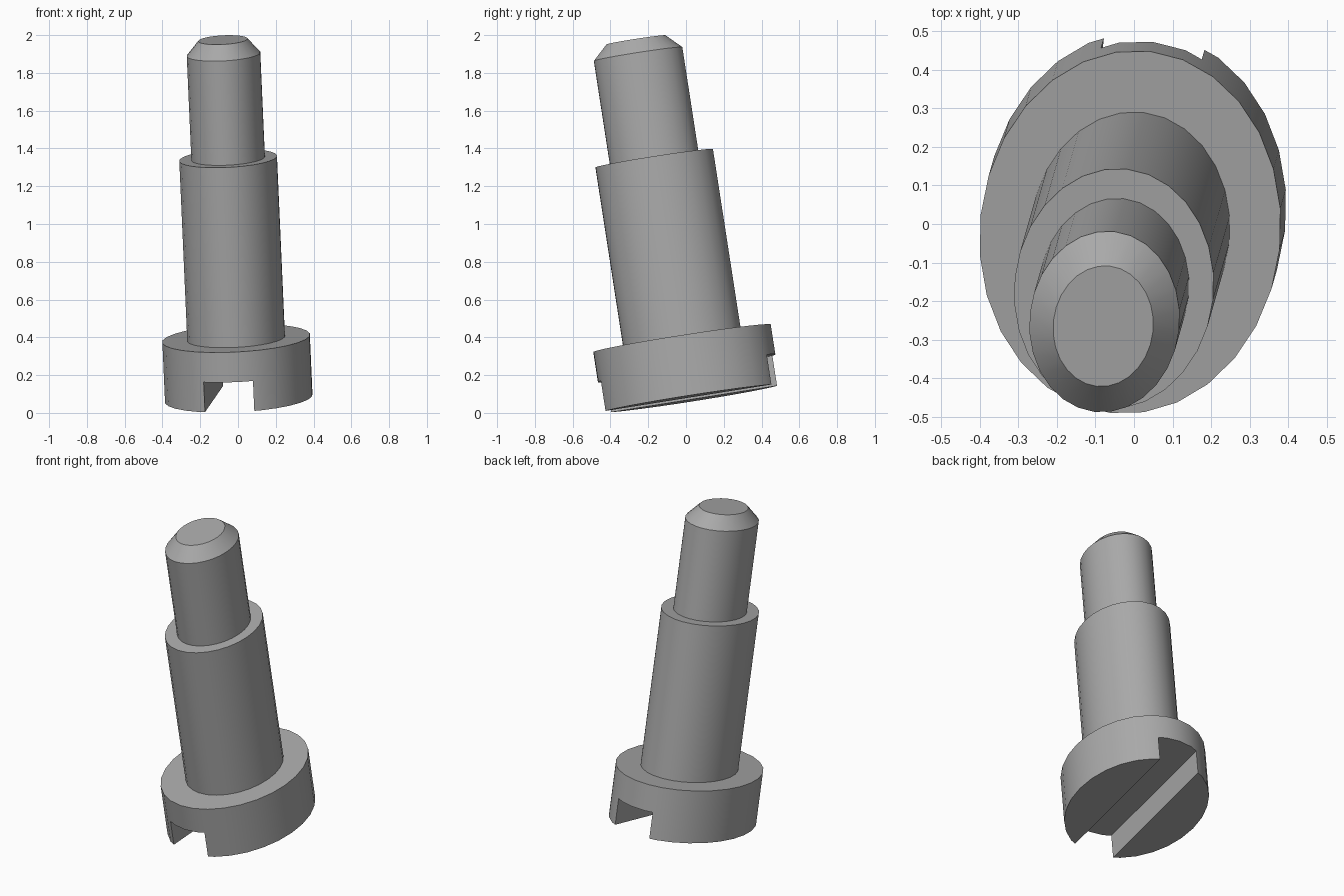
import bpy, bmesh, math
from mathutils import Matrix, Vector

cube = bpy.data.objects.get("Cube")
if cube:
    bpy.data.objects.remove(cube, do_unlink=True)

SEGMENTS = 28
STRETCH = 1.223            # oval cross-section, longer along the slot
# radius and height along the screw's axis, head first
PROFILE = [(0.391, 0), (0.391, 0.322), (0.259, 0.322), (0.259, 1.287),
           (0.195, 1.287), (0.195, 1.846), (0.130, 1.922)]
SLOT_WIDTH, SLOT_DEPTH = 0.263, 0.161

steel = bpy.data.materials.new("grey steel")
steel.use_nodes = True
colour = (0.4, 0.4, 0.4, 1)
steel.diffuse_color = colour
steel.node_tree.nodes["Principled BSDF"].inputs["Base Color"].default_value = colour

# Leaning frame: z runs up the shank, y runs along the slot
axis = Vector((-0.0437, -0.1526, 0.9873)).normalized()
across = Vector((0.11, 1, 0.16)).cross(axis).normalized()
along = axis.cross(across)
lean = Matrix((across, along, axis)).transposed().to_4x4()
lean.translation = (0.004, 0.028, 0.077)


def make_object(name, bm):
    bmesh.ops.recalc_face_normals(bm, faces=bm.faces)
    mesh = bpy.data.meshes.new(name)
    bm.to_mesh(mesh)
    bm.free()
    mesh.materials.append(steel)
    obj = bpy.data.objects.new(name, mesh)
    bpy.context.collection.objects.link(obj)
    obj.matrix_world = lean
    return obj


# Head, shoulder and chamfered pin as one turned body
bm = bmesh.new()
rings = []
for radius, height in PROFILE:
    angles = [math.tau * i / SEGMENTS for i in range(SEGMENTS)]
    rings.append([bm.verts.new((radius * math.cos(a), radius * STRETCH * math.sin(a), height))
                  for a in angles])
for low, high in zip(rings, rings[1:]):
    for i in range(SEGMENTS):
        j = (i + 1) % SEGMENTS
        bm.faces.new((low[i], low[j], high[j], high[i]))
bm.faces.new(rings[0][::-1])
bm.faces.new(rings[-1])
screw = make_object("shoulder_screw", bm)

# Driver slot through the underside of the head
bm = bmesh.new()
bmesh.ops.create_cube(bm, size=1, matrix=Matrix.Diagonal((SLOT_WIDTH, 2, SLOT_DEPTH * 2, 1)))
cutter = make_object("slot_cutter", bm)
cutter.hide_render = True

cut = screw.modifiers.new("slot", 'BOOLEAN')
cut.operation = 'DIFFERENCE'
cut.solver = 'EXACT'
cut.object = cutter
bpy.context.view_layer.update()
bpy.ops.object.select_all(action='DESELECT')
screw.select_set(True)
bpy.context.view_layer.objects.active = screw
bpy.ops.object.modifier_apply(modifier=cut.name)
bpy.data.objects.remove(cutter, do_unlink=True)

# Smooth walls with crisp rims
bpy.ops.object.shade_smooth_by_angle(angle=math.radians(30))
